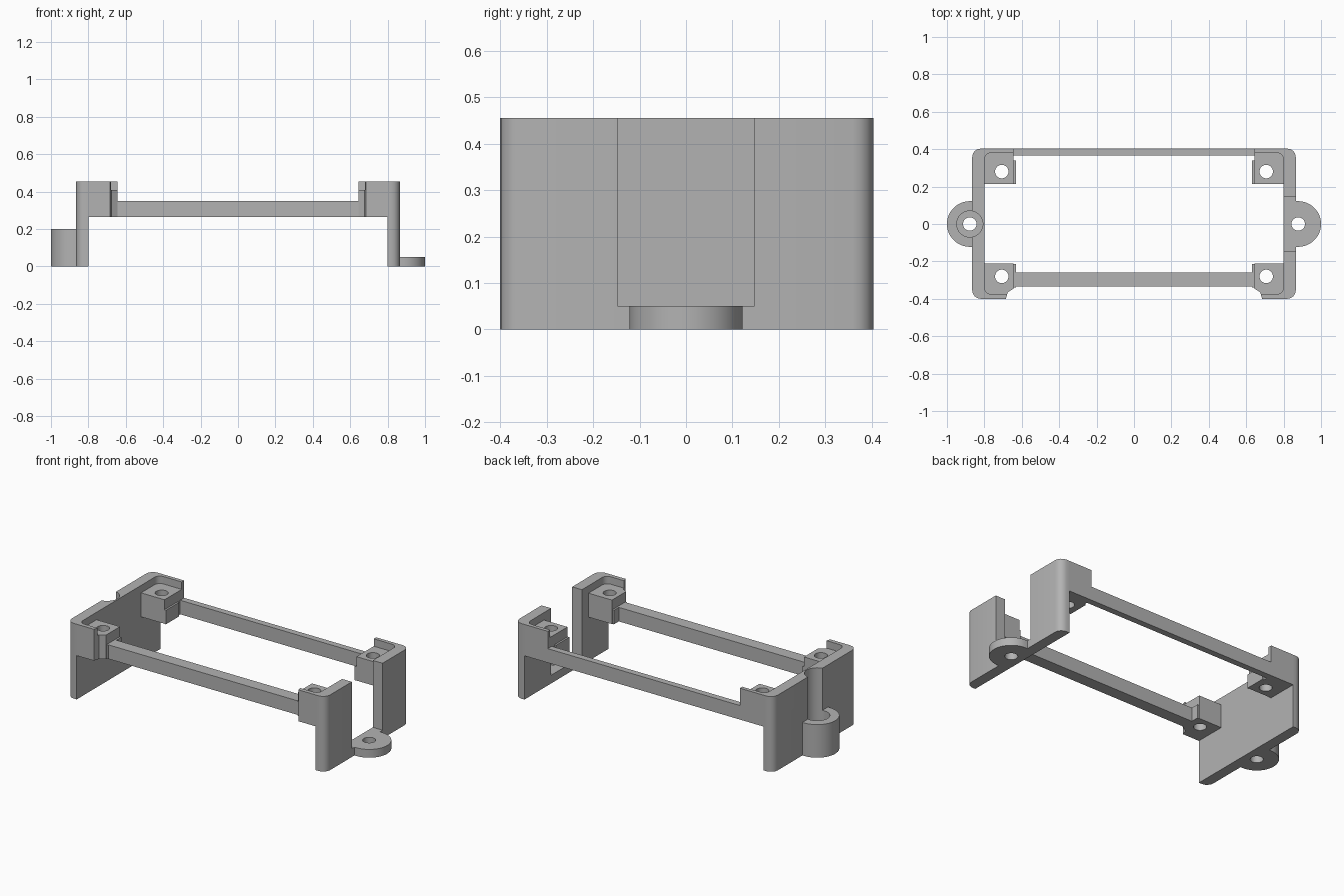
import bpy, bmesh, math

cube = bpy.data.objects.get("Cube")
if cube:
    bpy.data.objects.remove(cube)

# Single grey plastic
grey = bpy.data.materials.new("grey_plastic")
grey.use_nodes = True
grey.diffuse_color = (0.45, 0.45, 0.45, 1)
grey.node_tree.nodes["Principled BSDF"].inputs["Base Color"].default_value = (0.45, 0.45, 0.45, 1)

TOP, SHELF, UNDER, RAIL_TOP = 0.455, 0.41, 0.265, 0.35
OUT, IN, FRONT, BACK = 0.865, 0.80, -0.40, 0.403
HOLE = 0.036


def prism(name, plan, z0, z1, side=1):
    """Extrude a plan outline from z0 to z1, mirrored in x when side is -1."""
    bm = bmesh.new()
    low = bm.faces.new([bm.verts.new((x * side, y, z0)) for x, y in plan])
    grown = bmesh.ops.extrude_face_region(bm, geom=[low])["geom"]
    bmesh.ops.translate(bm, vec=(0, 0, z1 - z0),
                        verts=[v for v in grown if isinstance(v, bmesh.types.BMVert)])
    bmesh.ops.recalc_face_normals(bm, faces=bm.faces)
    mesh = bpy.data.meshes.new(name)
    bm.to_mesh(mesh)
    bm.free()
    obj = bpy.data.objects.new(name, mesh)
    bpy.context.collection.objects.link(obj)
    mesh.materials.append(grey)
    return obj


def arc(cx, cy, r, start, end, steps):
    angles = [math.radians(start + (end - start) * i / steps) for i in range(steps + 1)]
    return [(cx + r * math.cos(a), cy + r * math.sin(a)) for a in angles]


def circle(cx, cy, r):
    return arc(cx, cy, r, 0, 360, 40)[:-1]


def rect(x0, x1, y0, y1):
    return [(x0, y0), (x1, y0), (x1, y1), (x0, y1)]


def activate(obj):
    bpy.ops.object.select_all(action='DESELECT')
    obj.select_set(True)
    bpy.context.view_layer.objects.active = obj


def combine(obj, other, operation):
    """Apply a boolean and discard the second object."""
    mod = obj.modifiers.new("cut", 'BOOLEAN')
    mod.operation, mod.object, mod.solver = operation, other, 'EXACT'
    activate(obj)
    bpy.ops.object.modifier_apply(modifier=mod.name)
    bpy.data.objects.remove(other)


def smooth(obj):
    activate(obj)
    bpy.ops.object.shade_smooth_by_angle(angle=math.radians(30))


EAR_X, EAR_R, R = 0.878, 0.122, 0.045
wall_plan = ([(IN, FRONT)] + arc(OUT - R, FRONT + R, R, -90, 0, 4)
             + arc(OUT - R, BACK - R, R, 0, 90, 4) + [(IN, BACK)])


def ear_plan(half_width):
    return [(IN, -half_width), (OUT, -half_width)] + arc(EAR_X, 0, EAR_R, -90, 90, 24) \
        + [(OUT, half_width), (IN, half_width)]


# End walls with screw ears: one slotted and thin, one tall and counterbored
for side, name in ((1, "left"), (-1, "right")):
    wall = prism(name + "_end_wall", wall_plan, 0, TOP, side)
    if side == 1:
        combine(wall, prism("slot", rect(0.7, 1, -0.147, 0.147), -0.1, 0.6), 'DIFFERENCE')
        combine(wall, prism("tab", rect(IN, OUT, -0.147, 0.147), 0, 0.05), 'UNION')
        combine(wall, prism("ear", ear_plan(EAR_R), 0, 0.05), 'UNION')
    else:
        combine(wall, prism("ear", ear_plan(EAR_R), 0, 0.2, side), 'UNION')
        combine(wall, prism("bore", circle(EAR_X, 0, 0.07), 0.05, 0.6, side), 'DIFFERENCE')
    combine(wall, prism("hole", circle(EAR_X, 0, HOLE), -0.1, 0.3, side), 'DIFFERENCE')
    smooth(wall)

    # Corner screw posts: outline, recess and step for the front and back
    front_plan = [(IN, FRONT), (0.685, FRONT), (0.675, -0.365), (0.643, -0.345),
                  (0.643, -0.21), (IN, -0.21)]
    back_plan = rect(0.643, IN, 0.215, BACK)
    for end, plan, sign, lip in (("front", front_plan, -1, -0.375), ("back", back_plan, 1, 0.38)):
        post = prism(f"{name}_{end}_post", plan, UNDER, TOP, side)
        # Recess with a rounded inside corner leaves a raised lip around the shelf
        r = 0.035
        corner = [(x, sign * y) for x, y in arc(IN - r, abs(lip) - r, r, 0, 90, 5)]
        recess = [(IN, sign * 0.1)] + corner + [(0.5, lip), (0.5, sign * 0.1)]
        combine(post, prism("recess", recess, SHELF, 0.6, side), 'DIFFERENCE')
        combine(post, prism("hole", circle(0.707, sign * 0.28, HOLE), 0.1, 0.6, side), 'DIFFERENCE')
        smooth(post)
        y0, y1 = sorted((sign * 0.213, sign * 0.34))
        prism(f"{name}_{end}_step", rect(0.632, 0.643, y0, y1), UNDER, RAIL_TOP, side)

# Long rails joining the posts
prism("front_rail", rect(-0.643, 0.643, -0.335, -0.26), UNDER, RAIL_TOP)
prism("back_rail", rect(-0.643, 0.643, 0.365, BACK), UNDER, RAIL_TOP)
